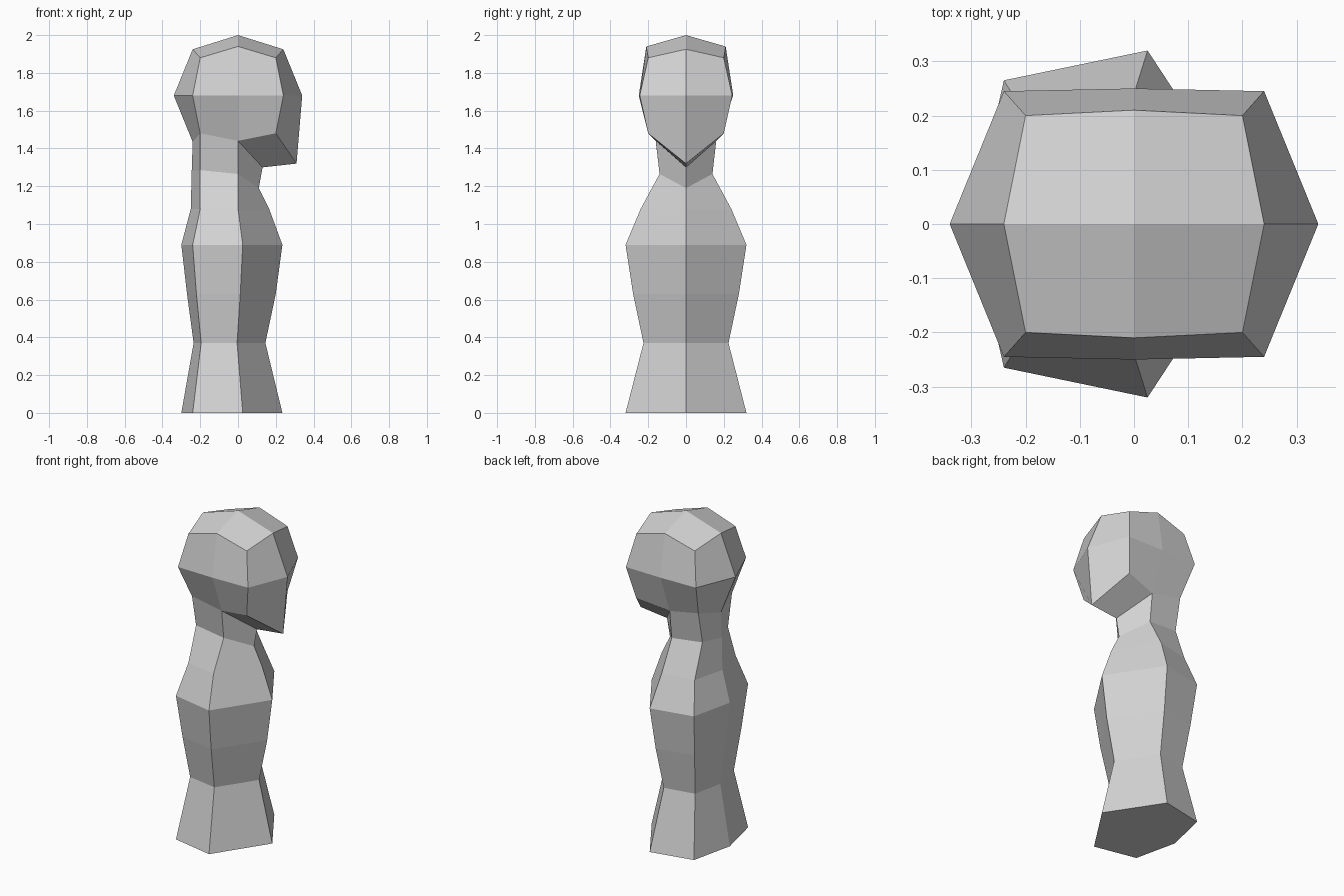
import bpy, bmesh
from mathutils import Vector

old = bpy.data.objects.get("Cube")
if old:
    bpy.data.objects.remove(old, do_unlink=True)

# One matte grey for the whole figure
grey = bpy.data.materials.new("plain_grey")
grey.use_nodes = True
colour = (0.65, 0.65, 0.65, 1)
grey.diffuse_color = colour
grey.node_tree.nodes["Principled BSDF"].inputs["Base Color"].default_value = colour

bm = bmesh.new()

# Head: a cube split in two each way, rounded by rule about its centre height
HEAD_Z = 1.68
ROUNDED = {
    (0, 0, 1): (0, 0, 0.32),
    (1, 0, 1): (0.24, 0, 0.245),
    (0, 1, 1): (0, 0.21, 0.26),
    (1, 1, 1): (0.2, 0.2, 0.2),
    (1, 0, 0): (0.34, 0, 0),
    (0, 1, 0): (0, 0.25, 0),
    (1, 1, 0): (0.24, 0.245, 0),
}
# Chin, throat and nape: the pulled points on the underside
UNDERSIDE = {
    (1, 0): (0.31, 0, 1.32),
    (0, 0): (0.13, 0, 1.30),
    (0, 1): (0, 0.16, 1.44),
    (-1, 1): (-0.2, 0.165, 1.48),
}
bmesh.ops.create_cube(bm, size=2)
bmesh.ops.subdivide_edges(bm, edges=bm.edges[:], cuts=1, use_grid_fill=True)

# Open the rear half of the underside for the neck
bm.normal_update()
opening = [f for f in bm.faces
           if f.normal.z < -0.9 and f.calc_center_median().x < 0]
bmesh.ops.delete(bm, geom=opening, context='FACES_ONLY')

grid = {}
for v in bm.verts:
    key = tuple(round(c) for c in v.co)
    grid[key] = v
    sx, sy, sz = key
    if sz < 0 and (sx, abs(sy)) in UNDERSIDE:
        x, y, z = UNDERSIDE[sx, abs(sy)]
        v.co = (x, y * sy, z)
    else:
        x, y, z = ROUNDED[abs(sx), abs(sy), abs(sz)]
        v.co = (x * sx, y * sy, HEAD_Z + z * sz)

# Neck and body: six-sided rings, each given as front, side, rear side, back
LEVELS = [
    ((0.11, 0, 1.19), (0, 0.14, 1.265), (-0.2, 0.125, 1.285), (-0.245, 0, 1.28)),
    ((0.165, 0, 1.08), (0, 0.24, 1.08), (-0.2, 0.2, 1.08), (-0.25, 0, 1.08)),
    ((0.235, 0, 0.89), (0.025, 0.32, 0.89), (-0.24, 0.265, 0.89), (-0.3, 0, 0.89)),
    ((0.2, 0, 0.63), (0.012, 0.28, 0.63), (-0.22, 0.23, 0.63), (-0.27, 0, 0.63)),
    ((0.145, 0, 0.37), (-0.005, 0.225, 0.37), (-0.195, 0.19, 0.37), (-0.235, 0, 0.37)),
    ((0.235, 0, 0), (0.025, 0.32, 0), (-0.24, 0.265, 0), (-0.3, 0, 0)),
]


def make_ring(front, side, rear, back):
    mirrored = [(p[0], -p[1], p[2]) for p in (rear, side)]
    return [bm.verts.new(Vector(p)) for p in (front, side, rear, back, *mirrored)]


ring = [grid[k] for k in ((0, 0, -1), (0, 1, -1), (-1, 1, -1),
                          (-1, 0, -1), (-1, -1, -1), (0, -1, -1))]
for level in LEVELS:
    lower = make_ring(*level)
    for i in range(6):
        j = (i + 1) % 6
        bm.faces.new((ring[i], lower[i], lower[j], ring[j]))
    ring = lower
bm.faces.new(ring)  # flat base

bmesh.ops.recalc_face_normals(bm, faces=bm.faces[:])
mesh = bpy.data.meshes.new("head_and_body")
bm.to_mesh(mesh)
bm.free()
mesh.materials.append(grey)
figure = bpy.data.objects.new("head_and_body", mesh)
bpy.context.collection.objects.link(figure)
